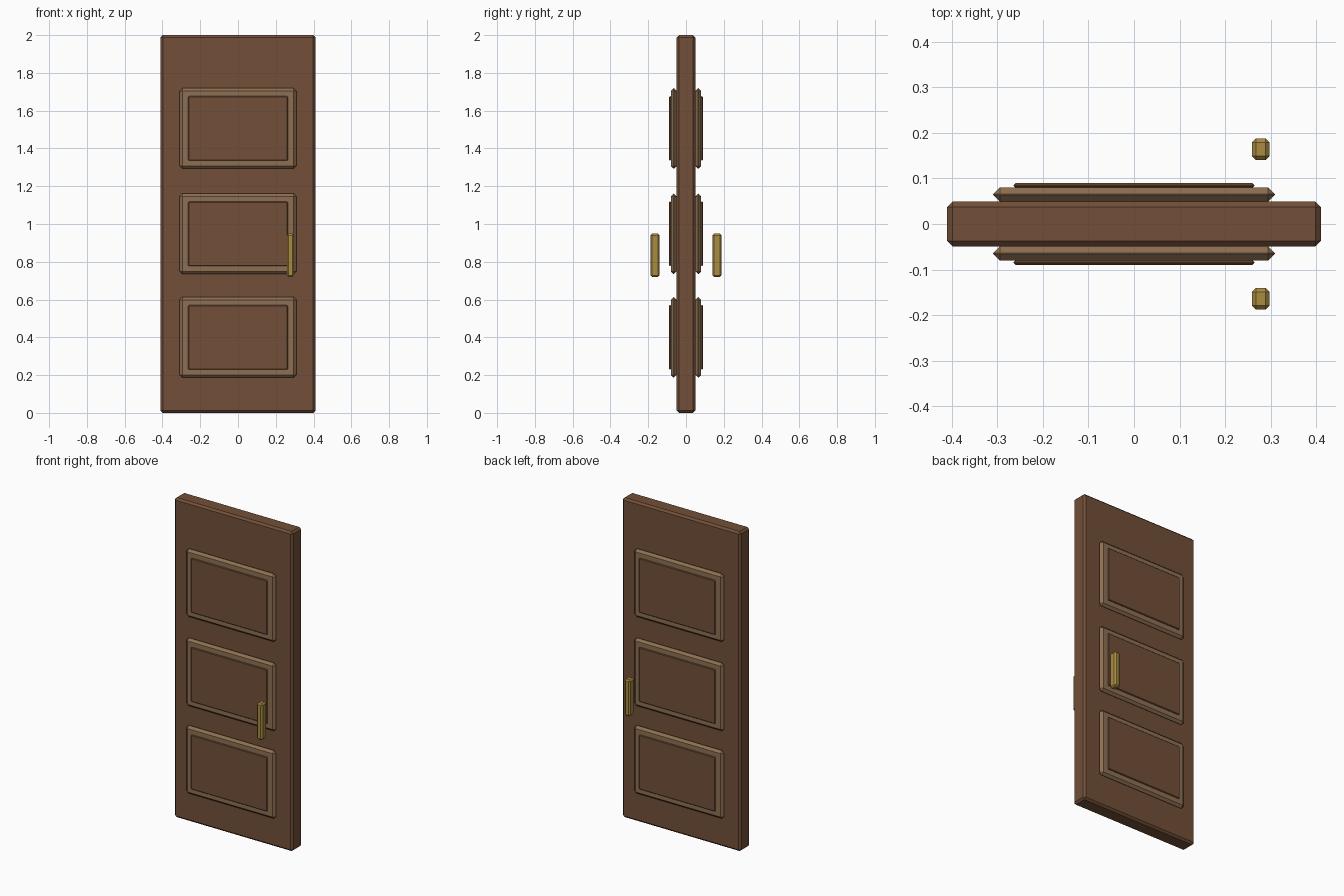
import bpy

if "Cube" in bpy.data.objects:
    bpy.data.objects.remove(bpy.data.objects["Cube"])


def material(name, color):
    m = bpy.data.materials.new(name)
    m.diffuse_color = (*color, 1)
    m.use_nodes = True
    m.node_tree.nodes["Principled BSDF"].inputs["Base Color"].default_value = m.diffuse_color
    return m


wood = material("dark_wood", (0.17, 0.08, 0.04))
trim = material("light_wood", (0.27, 0.16, 0.085))
brass = material("brass", (0.40, 0.26, 0.055))


def chamfered_box(name, center, size, chamfer, mat):
    """Flat-shaded box with a single-segment chamfer on every edge."""
    bpy.ops.mesh.primitive_cube_add(size=1, location=center)
    ob = bpy.context.object
    ob.name = name
    ob.scale = size
    bpy.ops.object.transform_apply(location=False, rotation=False, scale=True)
    bev = ob.modifiers.new("chamfer", 'BEVEL')
    bev.width = chamfer
    bev.segments = 1
    bev.limit_method = 'NONE'
    ob.data.materials.append(mat)
    return ob


# Door slab
chamfered_box("door_slab", (0, 0, 1.0), (0.82, 0.098, 2.0), 0.012, wood)

# Raised panels and handles, repeated on both faces
for side, s in (("front", -1), ("back", 1)):
    for row, z in (("lower", 0.40), ("middle", 0.948), ("upper", 1.506)):
        # Pointed-edge moulding with a thin panel on top
        chamfered_box(f"{side}_{row}_moulding", (0, s * 0.065, z),
                      (0.618, 0.031, 0.426), 0.0145, trim)
        chamfered_box(f"{side}_{row}_panel", (0, s * 0.0845, z),
                      (0.528, 0.010, 0.341), 0.004, wood)
    # Upright bar handle standing off the door
    chamfered_box(f"{side}_handle", (0.278, s * 0.164, 0.834),
                  (0.039, 0.048, 0.229), 0.009, brass)
